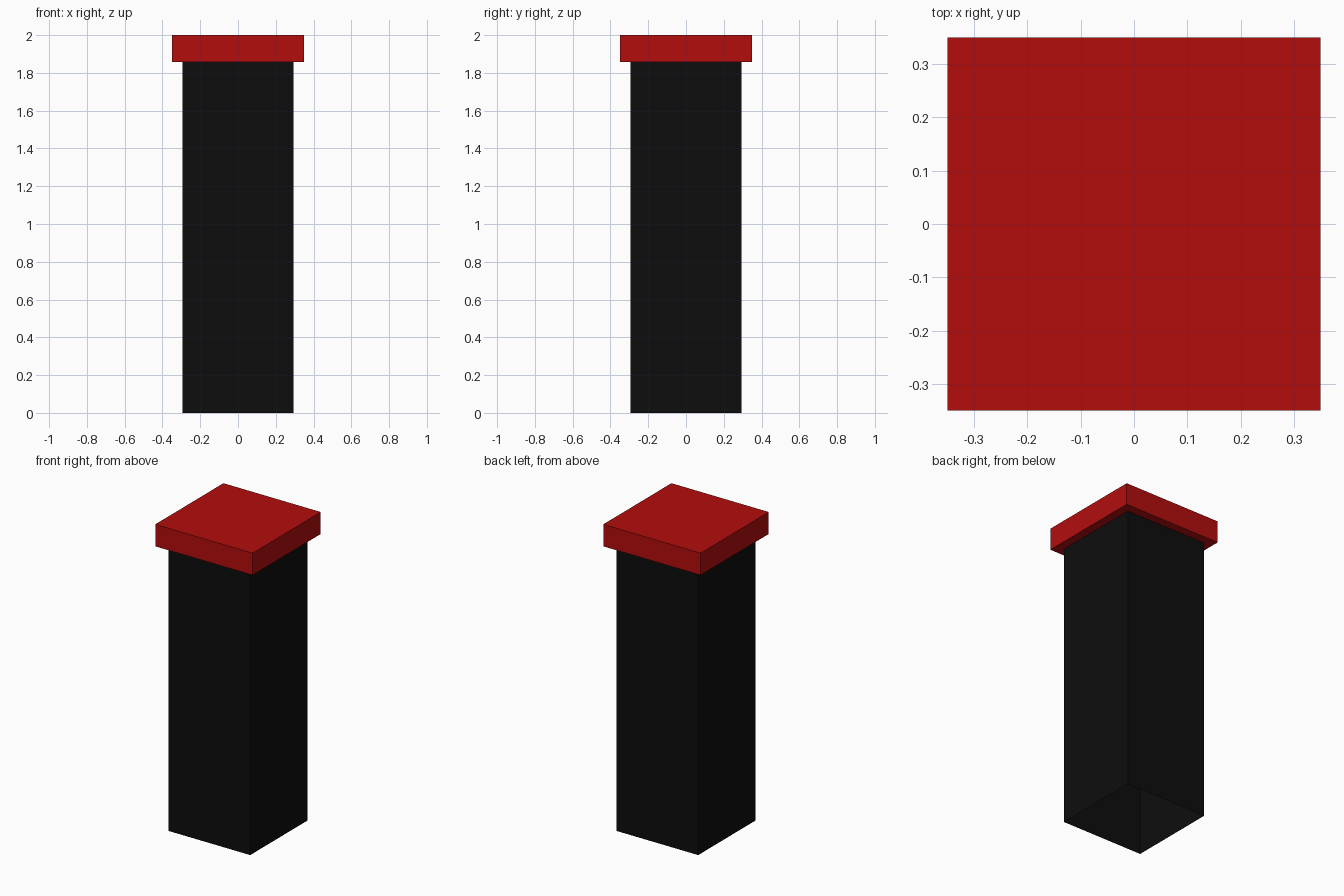
import bpy, bmesh

if "Cube" in bpy.data.objects:
    bpy.data.objects.remove(bpy.data.objects["Cube"])

BODY, CAP = 0.293, 0.35      # half widths
RIM, TOP = 1.857, 2.0        # heights


def material(name, color):
    m = bpy.data.materials.new(name)
    m.diffuse_color = (*color, 1)
    m.use_nodes = True
    m.node_tree.nodes["Principled BSDF"].inputs["Base Color"].default_value = m.diffuse_color
    return m


def square(bm, half, z):
    return [bm.verts.new((x * half, y * half, z))
            for x, y in ((-1, -1), (1, -1), (1, 1), (-1, 1))]


def square_shell(name, sections, mat, close_top=False):
    """Skin square sections, given as (half width, height), bottom to top."""
    bm = bmesh.new()
    rings = [square(bm, h, z) for h, z in sections]
    for a, b in zip(rings, rings[1:]):
        for i in range(4):
            j = (i + 1) % 4
            bm.faces.new((a[i], a[j], b[j], b[i]))
    if close_top:
        bm.faces.new(rings[-1])
    mesh = bpy.data.meshes.new(name)
    bm.to_mesh(mesh)
    bm.free()
    mesh.materials.append(mat)
    obj = bpy.data.objects.new(name, mesh)
    bpy.context.collection.objects.link(obj)
    return obj


# Hollow post, open underneath
square_shell("post", [(BODY, 0), (BODY, RIM)], material("black", (0.004, 0.004, 0.004)))

# Overhanging cap with a ledge underneath
square_shell("cap", [(BODY, RIM), (CAP, RIM), (CAP, TOP)],
             material("red", (0.45, 0.004, 0.004)), close_top=True)
